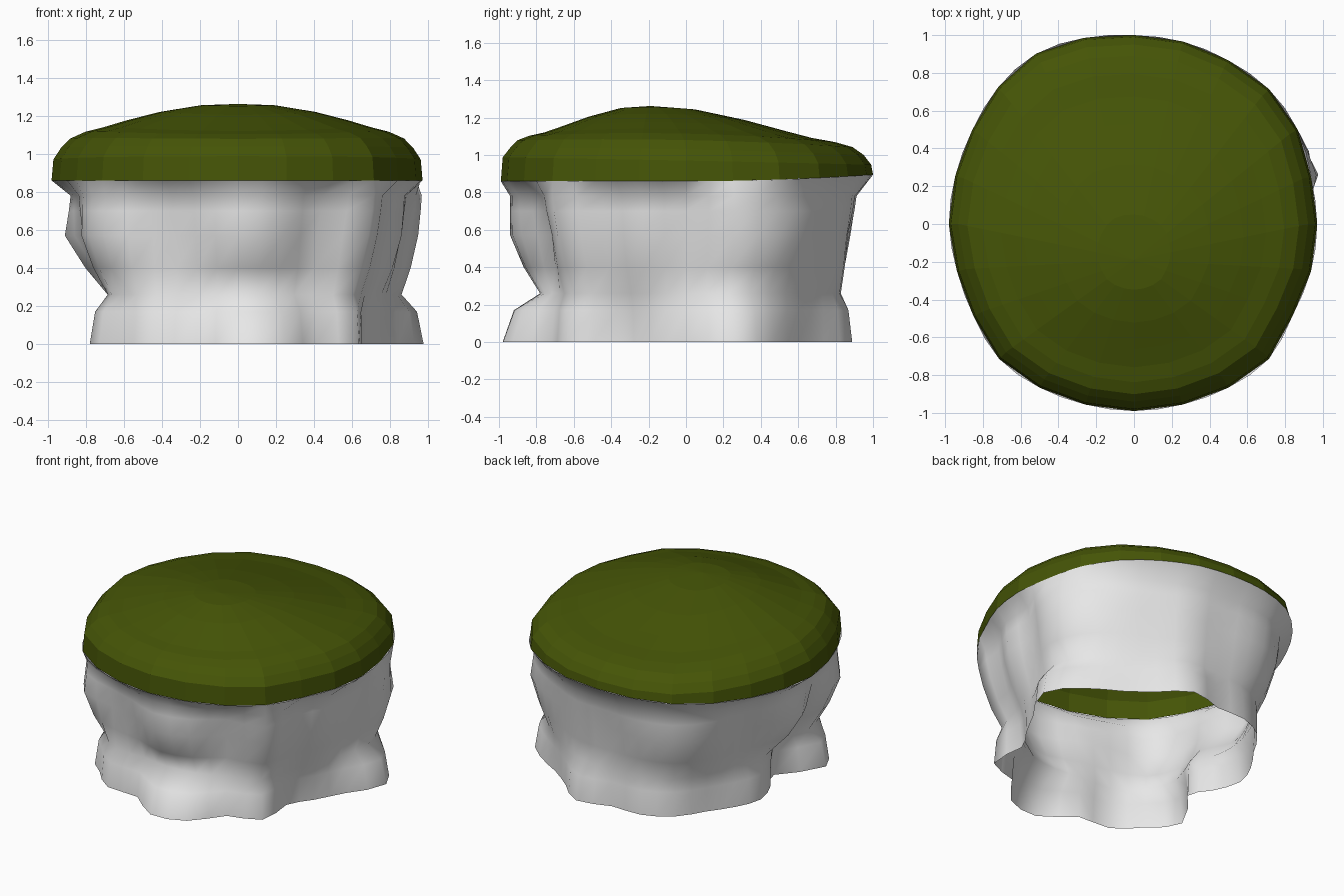
import bpy, bmesh, math

if "Cube" in bpy.data.objects:
    bpy.data.objects.remove(bpy.data.objects["Cube"])

def material(name, rgb):
    m = bpy.data.materials.new(name)
    m.diffuse_color = (*rgb, 1)
    m.use_nodes = True
    m.node_tree.nodes["Principled BSDF"].inputs["Base Color"].default_value = m.diffuse_color
    return m

green = material("moss green", (0.06, 0.09, 0.002))
white = material("pale stone", (0.8, 0.8, 0.8))

# Plan outlines as radii every 15 degrees, counter-clockwise from +x
RIM = [.97, .97, 1.0, 1.01, 1.0, 1.0, 1.0, 1.02, 1.04, 1.02, .99, .98,
       .98, .97, .98, 1.01, 1.0, .99, .99, .99, 1.0, 1.01, .97, .97]
BULGE = [.85, .98, 1.0, .93, .88, .89, .86, .91, .95, .90, .82, .85,
         .91, .83, .95, 1.0, .89, .86, .94, .91, .83, .97, .86, .89]
WAIST = [.80, .89, .89, .86, .84, .85, .82, .83, .83, .78, .74, .71,
         .67, .62, .79, .86, .86, .78, .78, .78, .78, .85, .77, .78]
BASE = [.84, 1.01, .94, .85, .85, .92, .83, .86, .84, .77, .76, .75,
        .66, .60, .90, .90, .92, .84, .98, .96, .83, .90, .73, .76]

def radius(table, t):
    """Smooth closed interpolation of a radius table, t in 0..1"""
    n = len(table)
    i, f = divmod(t * n, 1)
    a, b, c, d = (table[(int(i) + k) % n] for k in (-1, 0, 1, 2))
    return b + .5 * f * (c - a + f * (2*a - 5*b + 4*c - d + f * (3*(b - c) + d - a)))

def blend(p, q, f):
    return [a + (b - a) * f for a, b in zip(p, q)]

def rim_z(x, y):
    return .86 + .035 * max(0, y) ** 2

def loft(name, rings, mat, smooth, apex=None):
    bm = bmesh.new()
    loops = [[bm.verts.new(p) for p in ring] for ring in rings]
    n = len(loops[0])
    for lo, hi in zip(loops, loops[1:]):
        for i in range(n):
            j = (i + 1) % n
            bm.faces.new((lo[i], lo[j], hi[j], hi[i]))
    if apex:
        tip = bm.verts.new(apex)
        for i in range(n):
            bm.faces.new((loops[-1][i], loops[-1][(i + 1) % n], tip))
    for f in bm.faces:
        f.smooth = smooth
    me = bpy.data.meshes.new(name)
    bm.to_mesh(me)
    bm.free()
    me.materials.append(mat)
    ob = bpy.data.objects.new(name, me)
    bpy.context.collection.objects.link(ob)
    return ob

def ring(table, n, height):
    pts = []
    for i in range(n):
        r, a = radius(table, i / n), 2 * math.pi * i / n
        x, y = r * math.cos(a), r * math.sin(a)
        pts.append((x, y, height(x, y) if callable(height) else height))
    return pts

# Lumpy stone wall, open underneath
neck = blend(BULGE, [r * .95 for r in RIM], .5)
neck[1], neck[12], neck[21] = 1.0, .88, 1.01
levels = [(BASE, 0), (blend(BASE, WAIST, .3), .17), (WAIST, .26),
          (blend(WAIST, BULGE, .55), .4), (BULGE, .57),
          (blend(BULGE, neck, .7), .7), (neck, .78), (RIM, rim_z)]
loft("stone_wall", [ring(t, 48, z) for t, z in levels], white, True)

# Low faceted dome, highest a little towards the front
dome = [(1, .86), (.99, .97), (.95, 1.03), (.90, 1.08), (.82, 1.115),
        (.72, 1.14), (.6, 1.175), (.42, 1.22), (.2, 1.255)]
cap_rings = []
for s, z in dome:
    pts = []
    for x, y, rz in ring(RIM, 48 if s == 2 else 24, rim_z):
        if s == 1:
            lift = rz - .86
        else:
            lift = -.02 * y * s - .24 * (1 - s) * (y * s) ** 2
        pts.append((x * s, y * s - .2 * max(0, .95 - s), z + lift))
    cap_rings.append(pts)
loft("moss_cap", cap_rings, green, False, apex=(0, -.19, 1.262))
